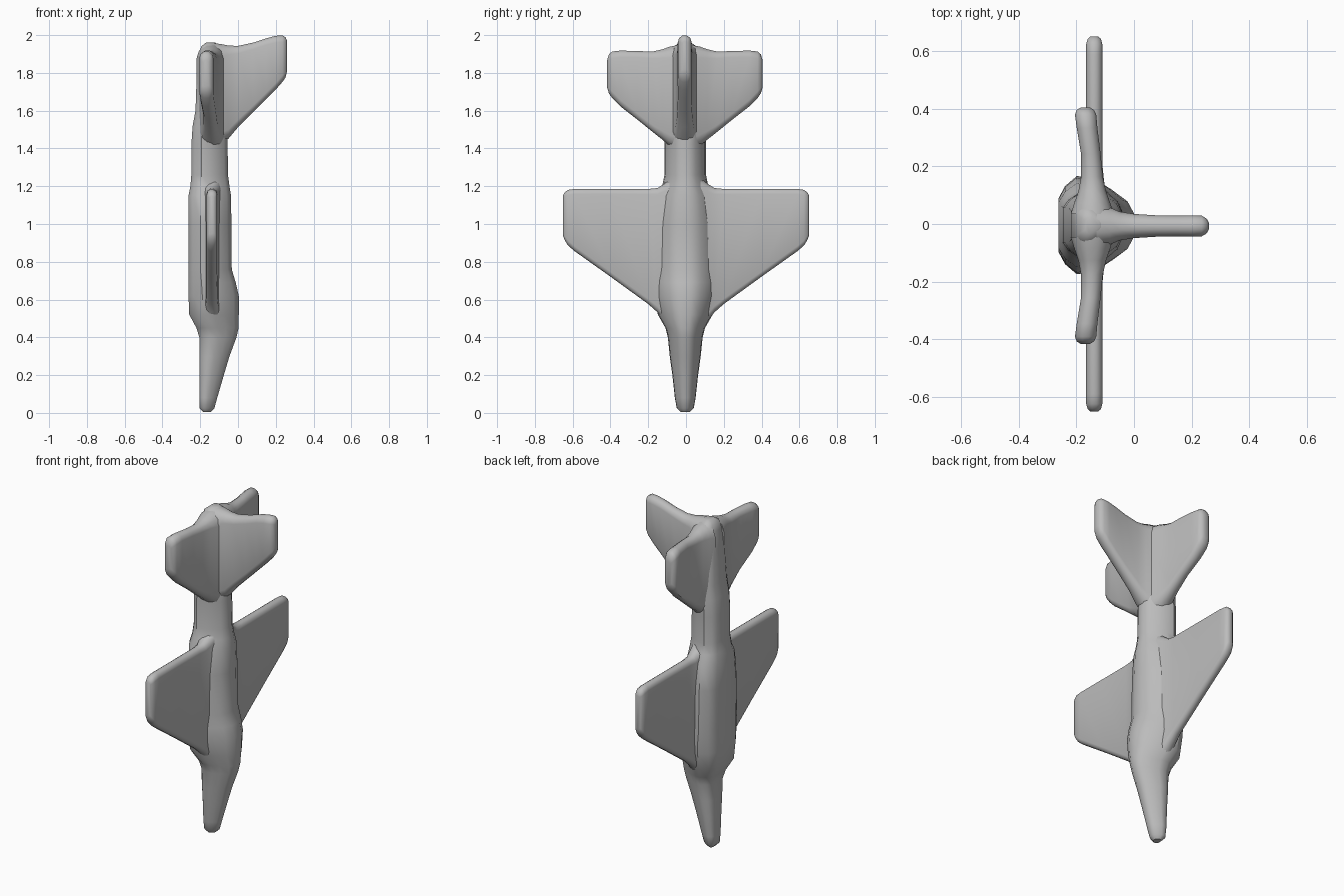
import bpy, bmesh, math

grey = bpy.data.materials.new("airframe grey")
grey.diffuse_color = (0.5, 0.5, 0.5, 1)


def loft(name, rings, angle=40):
    """Skin a list of equal-length rings and cap both ends."""
    bm = bmesh.new()
    loops = [[bm.verts.new(p) for p in ring] for ring in rings]
    n = len(loops[0])
    for a, b in zip(loops, loops[1:]):
        for i in range(n):
            j = (i + 1) % n
            bm.faces.new((a[i], a[j], b[j], b[i]))
    bm.faces.new(loops[0])
    bm.faces.new(loops[-1])
    bmesh.ops.recalc_face_normals(bm, faces=bm.faces)
    mesh = bpy.data.meshes.new(name)
    bm.to_mesh(mesh)
    bm.free()
    mesh.materials.append(grey)
    obj = bpy.data.objects.new(name, mesh)
    bpy.context.collection.objects.link(obj)
    bpy.ops.object.select_all(action='DESELECT')
    obj.select_set(True)
    bpy.context.view_layer.objects.active = obj
    bpy.ops.object.shade_smooth_by_angle(angle=math.radians(angle))
    return obj


def plate_section(lead, trail, t):
    """Rounded slab section: (chord, thickness offset) pairs."""
    r = min(t, (trail - lead) / 2)
    pts = []
    for k in range(6):
        a = math.pi * k / 5
        pts.append((trail - r + r * math.sin(a), t * math.cos(a)))
    for k in range(6):
        a = math.pi * k / 5
        pts.append((lead + r - r * math.sin(a), -t * math.cos(a)))
    return pts


# Fuselage: flat belly towards -x, narrower spine towards +x
half = [(-1, .55), (-.8, .8), (-.45, 1), (0, .95), (.4, .74), (.8, .5), (1, .2)]
profile = half + [(u, -v) for u, v in reversed(half)]
# height, belly x, spine x, half width
stations = [
    (0.005, -.185, -.145, .025), (.025, -.203, -.125, .045), (.08, -.205, -.11, .055),
    (.2, -.205, -.075, .068), (.3, -.205, -.045, .082), (.4, -.205, -.008, .092),
    (.45, -.22, .003, .105), (.52, -.258, .004, .145), (.62, -.262, .004, .165),
    (.69, -.262, -.012, .17), (.76, -.262, -.033, .17), (1.0, -.262, -.035, .165),
    (1.15, -.262, -.037, .145), (1.2, -.252, -.045, .122), (1.26, -.247, -.053, .11),
    (1.42, -.247, -.055, .11), (1.52, -.24, -.055, .11), (1.6, -.225, -.062, .105),
    (1.8, -.218, -.07, .09), (1.9, -.205, -.08, .08), (1.94, -.195, -.095, .06),
    (1.96, -.17, -.12, .03)]
loft("fuselage", [[((b + s) / 2 + u * (s - b) / 2, v * w - .004, z) for u, v in profile]
                  for z, b, s, w in stations])

# Main wings and tailplanes: span, leading z, trailing z, half thickness, centre x
wing = [(.07, .46, 1.25, .05, -.14), (.115, .485, 1.215, .042, -.14),
        (.15, .53, 1.192, .034, -.138), (.2, .575, 1.187, .029, -.138),
        (.4, .72, 1.187, .028, -.138), (.59, .855, 1.187, .028, -.138),
        (.625, .885, 1.182, .028, -.138), (.643, .915, 1.168, .023, -.138),
        (.652, .94, 1.15, .012, -.138)]
tailplane = [(.04, 1.38, 1.95, .075, -.145), (.08, 1.41, 1.942, .062, -.145),
             (.12, 1.445, 1.927, .048, -.145), (.17, 1.485, 1.915, .038, -.146),
             (.25, 1.55, 1.917, .034, -.15), (.34, 1.62, 1.92, .036, -.163),
             (.385, 1.665, 1.915, .037, -.168), (.402, 1.69, 1.9, .03, -.169),
             (.411, 1.72, 1.87, .015, -.169)]
for side, label in ((1, "right"), (-1, "left")):
    for part, rows in (("wing", wing), ("tailplane", tailplane)):
        loft(f"{label}_{part}",
             [[(cx + d, side * y - (.006 if part == "tailplane" else 0), z)
               for z, d in plate_section(lo, hi, t)] for y, lo, hi, t, cx in rows])

# Tail fin: x position, leading z, trailing z, half thickness
fin = [(-.13, 1.38, 1.962, .08), (-.085, 1.42, 1.955, .065), (-.05, 1.45, 1.947, .05),
       (0, 1.51, 1.945, .042), (.08, 1.59, 1.962, .037), (.15, 1.66, 1.985, .036),
       (.2, 1.71, 1.998, .037), (.235, 1.75, 2.0, .036), (.252, 1.775, 1.99, .026),
       (.26, 1.81, 1.97, .012)]
loft("tail_fin", [[(x, d - .007, z) for z, d in plate_section(lo, hi, t)]
                  for x, lo, hi, t in fin])
